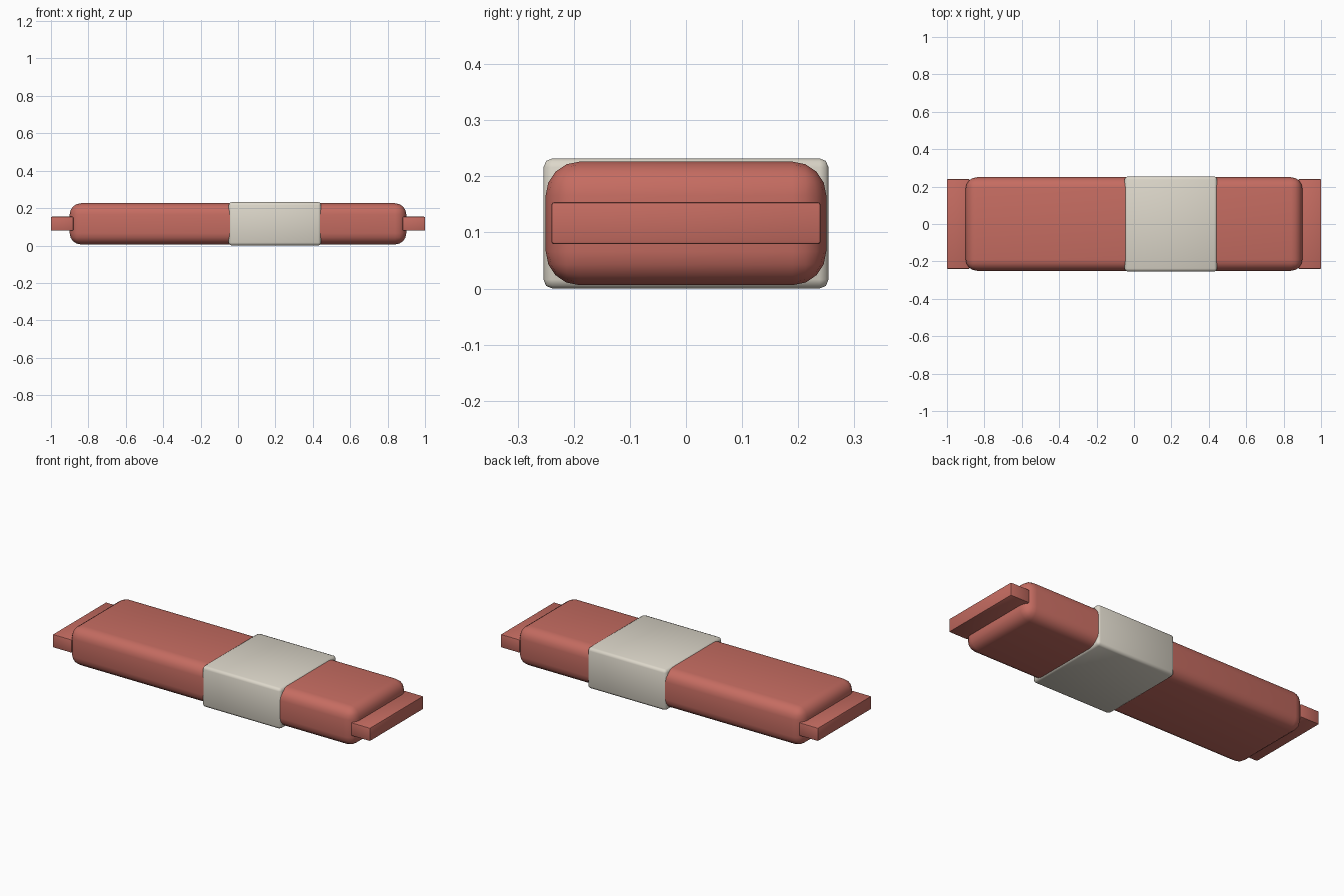
import bpy
import bmesh
import math

cube = bpy.data.objects.get("Cube")
if cube:
    bpy.data.objects.remove(cube, do_unlink=True)


def make_material(name, rgb):
    mat = bpy.data.materials.new(name)
    mat.use_nodes = True
    color = (*rgb, 1.0)
    mat.diffuse_color = color
    mat.node_tree.nodes["Principled BSDF"].inputs["Base Color"].default_value = color
    return mat


def rounded_box(name, low, high, bevel, segments, mat, smooth_angle):
    """Box between two corners, with rounded edges."""
    bm = bmesh.new()
    bmesh.ops.create_cube(bm, size=1)
    size = [h - l for l, h in zip(low, high)]
    bmesh.ops.scale(bm, vec=size, verts=bm.verts)
    mesh = bpy.data.meshes.new(name)
    bm.to_mesh(mesh)
    bm.free()
    mesh.materials.append(mat)
    obj = bpy.data.objects.new(name, mesh)
    obj.location = [(l + h) / 2 for l, h in zip(low, high)]
    bpy.context.collection.objects.link(obj)
    mod = obj.modifiers.new("rounding", "BEVEL")
    mod.width = bevel
    mod.segments = segments
    bpy.ops.object.select_all(action="DESELECT")
    obj.select_set(True)
    bpy.context.view_layer.objects.active = obj
    bpy.ops.object.modifier_apply(modifier=mod.name)
    bpy.ops.object.shade_smooth_by_angle(angle=math.radians(smooth_angle))
    return obj


red = make_material("brick red", (0.56, 0.15, 0.12))
cream = make_material("warm grey", (0.72, 0.68, 0.59))

# Main bar with soft corners
rounded_box("body", (-0.9, -0.25, 0.006), (0.9, 0.25, 0.226), 0.06, 4, red, 40)

# Wrapped label band, off centre
rounded_box("band", (-0.05, -0.254, 0), (0.445, 0.254, 0.232), 0.016, 2, cream, 50)

# Flat crimped tab at each end
for side, x in (("right", -1), ("left", 0.88)):
    rounded_box(side + "_end_tab", (x, -0.24, 0.079), (x + 0.12, 0.24, 0.154),
                0.005, 2, red, 30)
